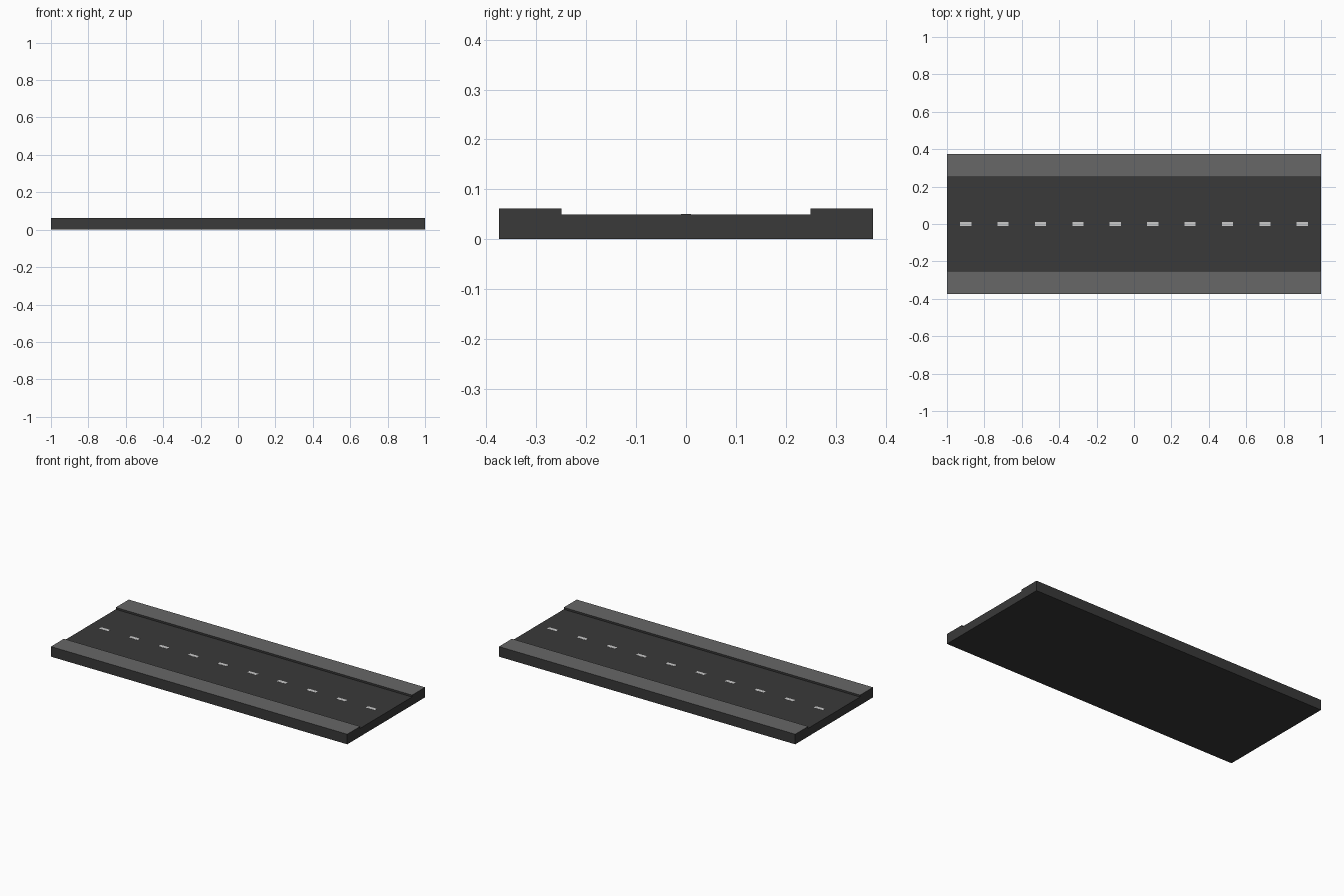
import bpy, bmesh

if "Cube" in bpy.data.objects:
    bpy.data.objects.remove(bpy.data.objects["Cube"])


def material(name, r, g, b):
    m = bpy.data.materials.new(name)
    m.diffuse_color = (r, g, b, 1)
    m.use_nodes = True
    m.node_tree.nodes["Principled BSDF"].inputs["Base Color"].default_value = m.diffuse_color
    return m


asphalt = material("dark_asphalt", 0.041, 0.041, 0.041)
paving = material("grey_paving", 0.135, 0.135, 0.135)
paint = material("white_paint", 0.60, 0.60, 0.60)


def mesh_object(name, bm, mats):
    bmesh.ops.recalc_face_normals(bm, faces=bm.faces)
    me = bpy.data.meshes.new(name)
    bm.to_mesh(me)
    bm.free()
    for m in mats:
        me.materials.append(m)
    ob = bpy.data.objects.new(name, me)
    bpy.context.collection.objects.link(ob)
    return ob


# Road body: cross-section with a raised pavement on each side, extruded along x
W, INNER, ROAD, KERB = 0.375, 0.25, 0.05, 0.0615
half = [(W, 0), (W, KERB), (INNER, KERB), (INNER, ROAD)]
profile = half + [(-y, z) for y, z in reversed(half)]
bm = bmesh.new()
face = bm.faces.new([bm.verts.new((-1, y, z)) for y, z in profile])
ext = bmesh.ops.extrude_face_region(bm, geom=[face], use_keep_orig=True)
verts = [g for g in ext["geom"] if isinstance(g, bmesh.types.BMVert)]
bmesh.ops.translate(bm, verts=verts, vec=(2, 0, 0))
bmesh.ops.recalc_face_normals(bm, faces=bm.faces)
# Only the pavement tops are grey
for f in bm.faces:
    if f.normal.z > 0.9 and f.calc_center_median().z > 0.055:
        f.material_index = 1
mesh_object("road_with_pavements", bm, [asphalt, paving])

# Centre line dashes: thin painted plates
for i in range(10):
    bm = bmesh.new()
    bmesh.ops.create_cube(bm, size=1)
    bmesh.ops.scale(bm, verts=bm.verts, vec=(0.06, 0.021, 0.001))
    dash = mesh_object(f"centre_dash_{i + 1}", bm, [paint])
    dash.location = (-0.9 + 0.2 * i, 0, ROAD + 0.0002)
